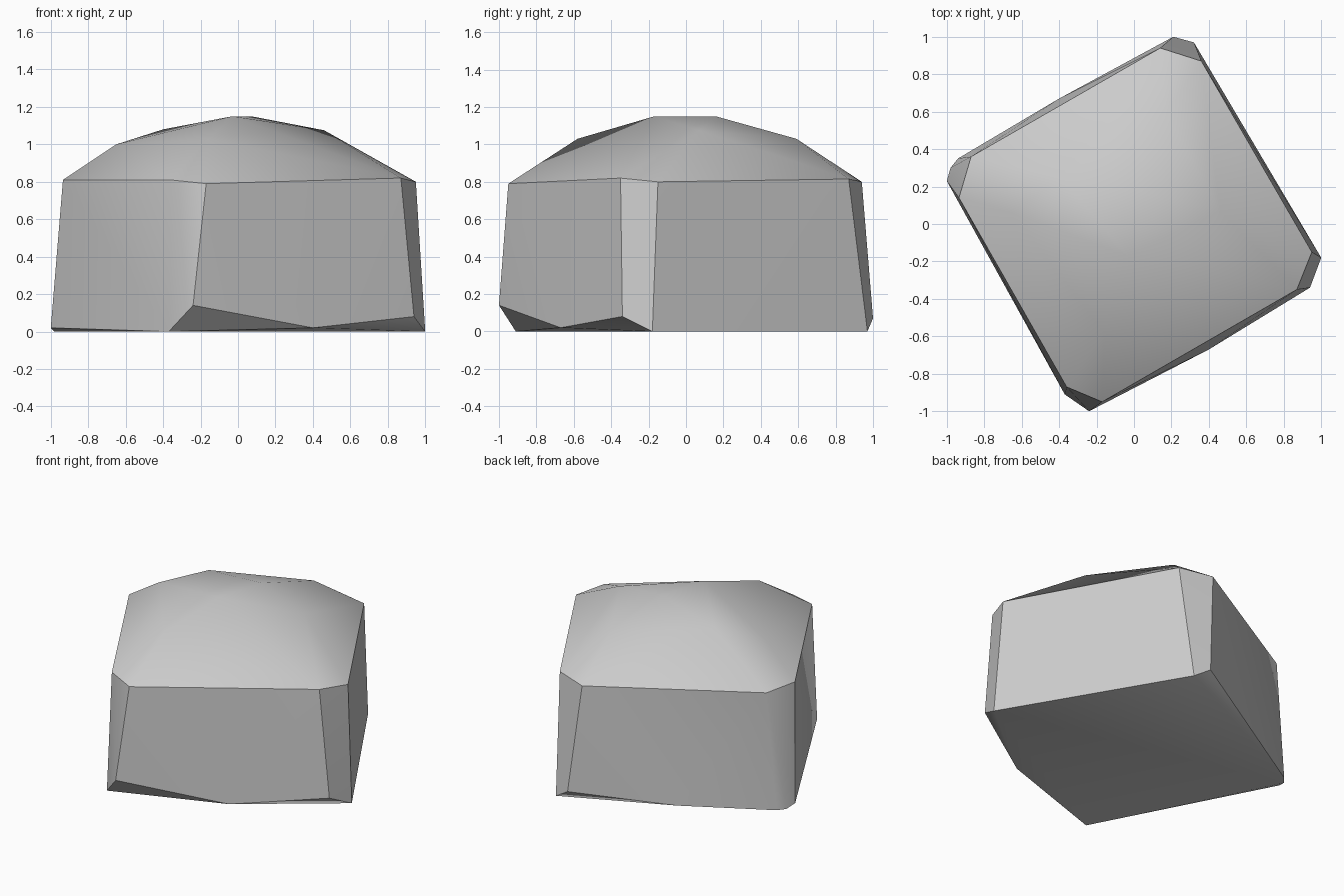
import bpy
import bmesh
import math

default_cube = bpy.data.objects.get("Cube")
if default_cube:
    bpy.data.objects.remove(default_cube, do_unlink=True)

# Underside: chipped corners and slightly bulging sides
base_corners = [
    (-.37, -.91, 0), (-.24, -1, .14), (.4, -.67, .02), (.94, -.34, .08),
    (1, -.18, 0), (.32, .97, 0), (.21, 1, .07), (-.4, .67, .01),
    (-.94, .35, 0), (-.98, .3, 0), (-1, .23, .02),
]

# Shoulder: bevelled square where the walls meet the domed top
shoulder_corners = [
    (-.36, -.87, .81), (-.17, -.95, .79), (.87, -.35, .82), (.95, -.15, .8),
    (.36, .87, .815), (.14, .94, .8), (-.87, .36, .8), (-.935, .14, .81),
]

# Crown: irregular facets of the domed top
crown_points = [
    (-.65, .06, 1), (-.4, .25, 1.08), (-.03, -.17, 1.15), (.07, .16, 1.15),
    (.46, .07, 1.075), (.17, .59, 1.03), (-.16, -.58, 1.03),
]


def make_material(name, colour):
    material = bpy.data.materials.new(name)
    material.use_nodes = True
    material.diffuse_color = colour
    shader = material.node_tree.nodes["Principled BSDF"]
    shader.inputs["Base Color"].default_value = colour
    shader.inputs["Roughness"].default_value = 0.9
    return material


def make_hull(name, points, material, sharp_angle):
    """Wrap the points in one solid, smooth across its gentle edges only."""
    bm = bmesh.new()
    for point in points:
        bm.verts.new(point)
    hull = bmesh.ops.convex_hull(bm, input=bm.verts[:])
    leftovers = {v for v in hull["geom_interior"] + hull["geom_unused"]
                 if isinstance(v, bmesh.types.BMVert) and not v.link_faces}
    bmesh.ops.delete(bm, geom=list(leftovers), context="VERTS")
    bmesh.ops.recalc_face_normals(bm, faces=bm.faces[:])
    for face in bm.faces:
        face.smooth = True
    for edge in bm.edges:
        edge.smooth = edge.calc_face_angle(0) < sharp_angle
    mesh = bpy.data.meshes.new(name)
    bm.to_mesh(mesh)
    bm.free()
    mesh.materials.append(material)
    obj = bpy.data.objects.new(name, mesh)
    bpy.context.collection.objects.link(obj)
    return obj


stone_grey = make_material("stone grey", (.6, .6, .6, 1))
make_hull("boulder", base_corners + shoulder_corners + crown_points,
          stone_grey, math.radians(36))
